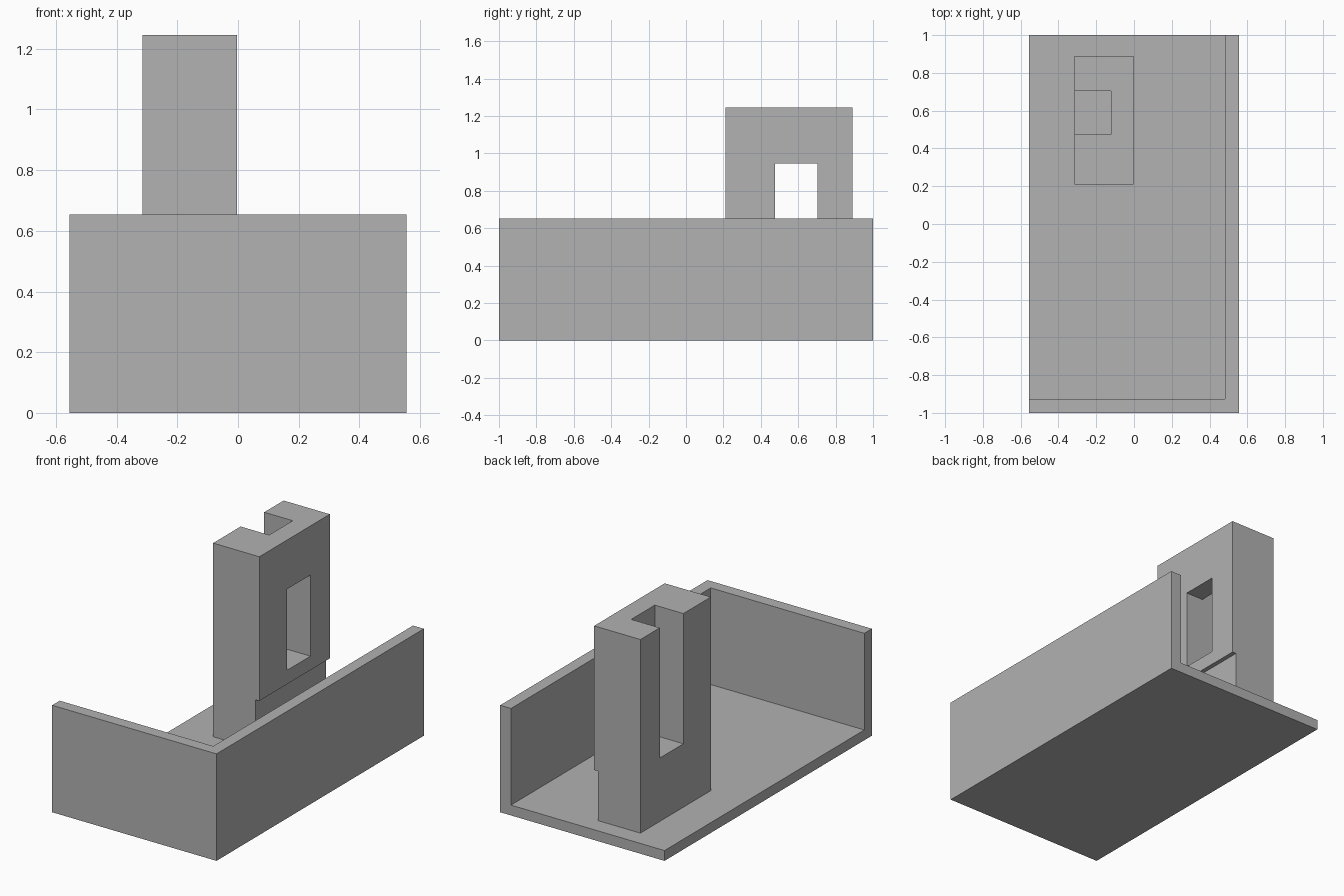
import bpy

if "Cube" in bpy.data.objects:
    bpy.data.objects.remove(bpy.data.objects["Cube"])

grey = bpy.data.materials.new("plain grey")
grey.diffuse_color = (0.445, 0.445, 0.445, 1)
grey.use_nodes = True
grey.node_tree.nodes["Principled BSDF"].inputs["Base Color"].default_value = grey.diffuse_color


def extrude(name, outline, axis, lo, hi):
    """Solid prism: outline in the two other axes, extruded along axis."""
    def place(a, b, c):
        return (c, a, b) if axis == "x" else (a, c, b) if axis == "y" else (a, b, c)
    n = len(outline)
    verts = [place(a, b, c) for c in (lo, hi) for a, b in outline]
    faces = [tuple(range(n))[::-1], tuple(range(n, 2 * n))]
    faces += [(i, (i + 1) % n, (i + 1) % n + n, i + n) for i in range(n)]
    if axis == "y":
        faces = [f[::-1] for f in faces]
    mesh = bpy.data.meshes.new(name)
    mesh.from_pydata(verts, [], faces)
    mesh.materials.append(grey)
    obj = bpy.data.objects.new(name, mesh)
    bpy.context.collection.objects.link(obj)
    return obj


def rect(a0, a1, b0, b1):
    return [(a0, b0), (a1, b0), (a1, b1), (a0, b1)]


def cut(target, cutter):
    mod = target.modifiers.new("cut", "BOOLEAN")
    mod.operation = "DIFFERENCE"
    mod.solver = "EXACT"
    mod.object = cutter
    cutter.hide_render = True
    cutter.hide_set(True)


X, Y, H = 0.555, 1.0, 0.653      # tray half sizes and wall height
FLOOR, WALL = 0.063, 0.073

# Tray: floor with walls on the front and right, open at the left and back
tray = extrude("tray", rect(-X, X, -Y, Y), "z", 0, H)
cut(tray, extrude("tray_cutter", rect(-X - 0.2, X - WALL, -Y + WALL, Y + 0.2),
                  "z", FLOOR, H + 0.2))

# Tower: its right face steps in slightly near the foot
tower = extrude("tower", [(-0.315, FLOOR - 0.01), (-0.03, FLOOR - 0.01), (-0.03, 0.365),
                          (-0.003, 0.365), (-0.003, 1.245), (-0.315, 1.245)],
                "y", 0.21, 0.89)

# Slot down the left face, and a window through the slot's back wall
cut(tower, extrude("slot_cutter", rect(-0.5, -0.122, 0.475, 0.703), "z", 0.45, 1.5))
cut(tower, extrude("window_cutter", rect(0.475, 0.703, 0.45, 0.945), "x", -0.2, 0.2))
